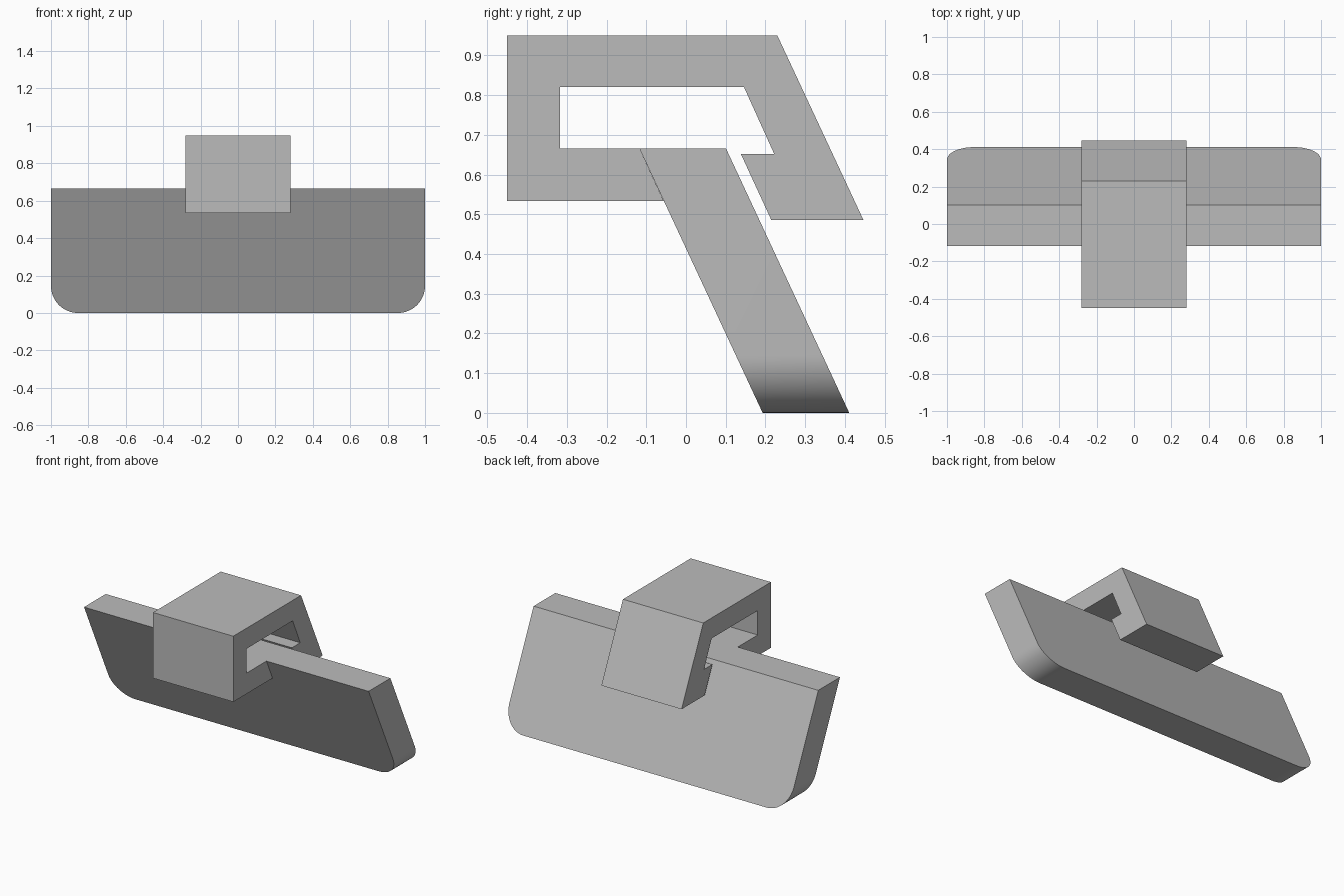
import bpy, bmesh, math

cube = bpy.data.objects.get("Cube")
if cube:
    bpy.data.objects.remove(cube, do_unlink=True)

grey = bpy.data.materials.new("plain_grey")
grey.use_nodes = True
colour = (0.5, 0.5, 0.5, 1)
grey.diffuse_color = colour
grey.node_tree.nodes["Principled BSDF"].inputs["Base Color"].default_value = colour


def extrude_outline(name, start, offset):
    """Sweep a closed outline along an offset into a solid."""
    bm = bmesh.new()
    face = bm.faces.new([bm.verts.new(p) for p in start])
    swept = bmesh.ops.extrude_face_region(bm, geom=[face], use_keep_orig=True)
    moved = [v for v in swept["geom"] if isinstance(v, bmesh.types.BMVert)]
    bmesh.ops.translate(bm, verts=moved, vec=offset)
    bmesh.ops.recalc_face_normals(bm, faces=bm.faces)
    mesh = bpy.data.meshes.new(name)
    bm.to_mesh(mesh)
    bm.free()
    mesh.materials.append(grey)
    obj = bpy.data.objects.new(name, mesh)
    bpy.context.collection.objects.link(obj)
    bpy.context.view_layer.objects.active = obj
    obj.select_set(True)
    bpy.ops.object.shade_smooth_by_angle(angle=math.radians(30))
    obj.select_set(False)
    return obj


# Leaning blade with two rounded bottom corners
HEIGHT, RADIUS, STEPS = 0.665, 0.145, 16
lean = -0.31 / HEIGHT
right_half = []
for i in range(STEPS + 1):
    a = math.pi / 2 * i / STEPS
    right_half.append((1 - RADIUS + RADIUS * math.sin(a), RADIUS - RADIUS * math.cos(a)))
right_half.append((1, HEIGHT))
outline = right_half + [(-x, z) for x, z in reversed(right_half)]
extrude_outline("leaning_blade", [(x, 0.193 + lean * z, z) for x, z in outline], (0, 0.218, 0))

# Hooked handle wrapping over the blade's top edge
HALF_WIDTH = 0.282
hook = [(-0.45, 0.95), (0.23, 0.95), (0.447, 0.485), (0.215, 0.485),
        (0.138, 0.652), (0.222, 0.652), (0.146, 0.82), (-0.317, 0.82),
        (-0.317, 0.665), (-0.117, 0.665), (-0.056, 0.533), (-0.45, 0.533)]
extrude_outline("hooked_handle", [(-HALF_WIDTH, y, z) for y, z in hook], (2 * HALF_WIDTH, 0, 0))
